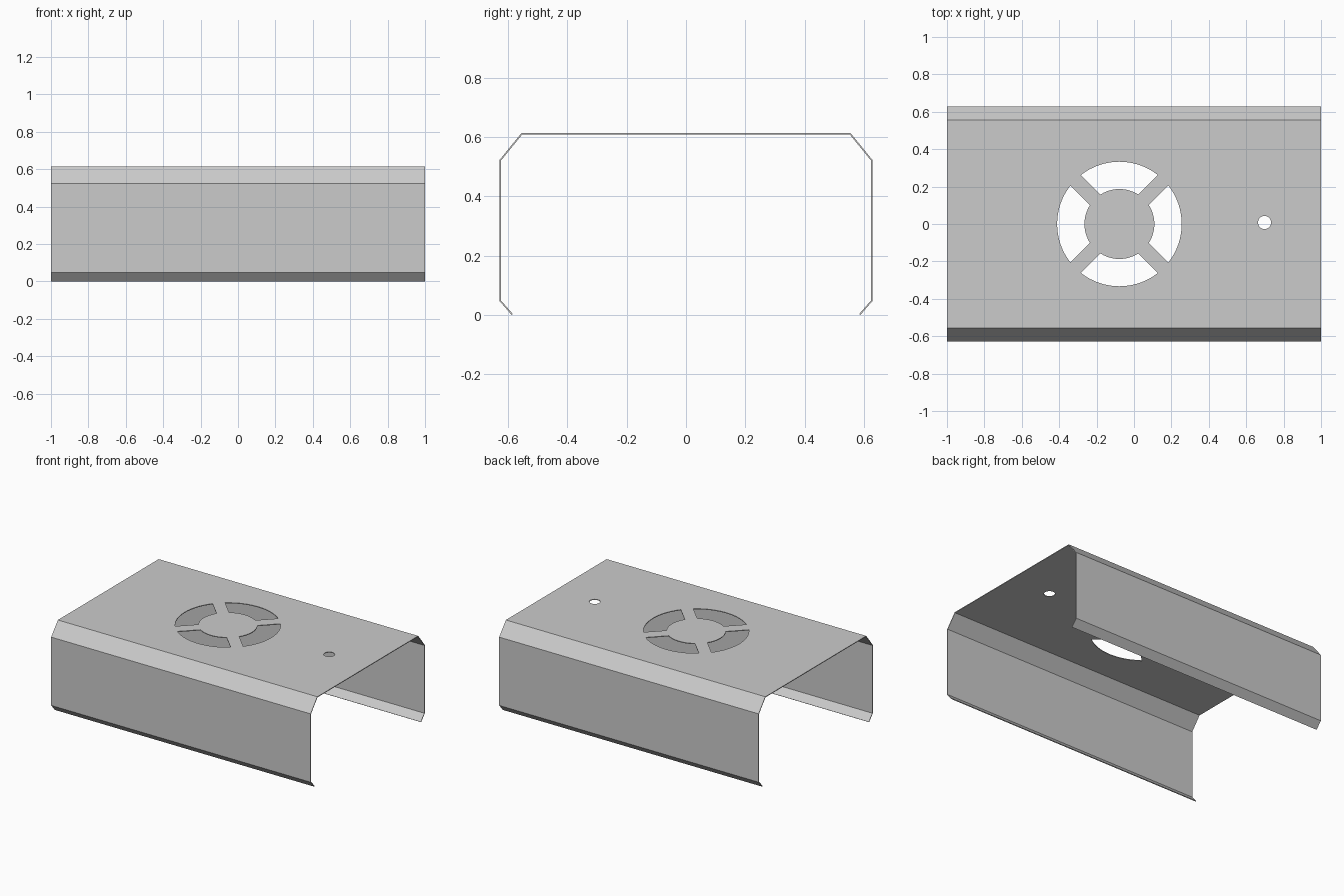
import bpy, bmesh
from math import sin, cos, asin, pi

cube = bpy.data.objects.get("Cube")
if cube:
    bpy.data.objects.remove(cube, do_unlink=True)

TOP = 0.614
THICK = 0.005

# Sheet metal colour
grey = bpy.data.materials.new("sheet_grey")
grey.use_nodes = True
colour = (0.6, 0.6, 0.6, 1)
grey.diffuse_color = colour
grey.node_tree.nodes["Principled BSDF"].inputs["Base Color"].default_value = colour


def new_object(name, bm):
    mesh = bpy.data.meshes.new(name)
    bm.to_mesh(mesh)
    bm.free()
    mesh.materials.append(grey)
    obj = bpy.data.objects.new(name, mesh)
    bpy.context.collection.objects.link(obj)
    return obj


def prism(bm, outline, z, height):
    """Closed upright prism over a counter-clockwise outline."""
    face = bm.faces.new([bm.verts.new((x, y, z)) for x, y in outline])
    new = bmesh.ops.extrude_face_region(bm, geom=[face])["geom"]
    verts = [v for v in new if isinstance(v, bmesh.types.BMVert)]
    bmesh.ops.translate(bm, verts=verts, vec=(0, 0, height))


def arc(cx, cy, radius, start, end, steps):
    angles = [start + (end - start) * i / steps for i in range(steps + 1)]
    return [(cx + radius * cos(a), cy + radius * sin(a)) for a in angles]


# Folded cover: bent profile swept along x
half = [(0.588, 0), (0.629, 0.047), (0.629, 0.523), (0.555, TOP)]
profile = [(-y, z) for y, z in half] + half[::-1]
bm = bmesh.new()
rows = [[bm.verts.new((x, y, z)) for y, z in profile] for x in (-1, 1)]
for i in range(len(profile) - 1):
    bm.faces.new((rows[0][i], rows[1][i], rows[1][i + 1], rows[0][i + 1]))
bm.normal_update()
cover = new_object("folded_cover", bm)
solid = cover.modifiers.new("sheet_thickness", 'SOLIDIFY')
solid.thickness = THICK
solid.offset = -1
solid.use_even_offset = True

# Cutters: four fan slots split by diagonal spokes, and one round hole
FAN_X, OUTER, INNER, SPOKE = -0.078, 0.333, 0.187, 0.04
bm = bmesh.new()
for k in range(4):
    mid = k * pi / 2
    wide = pi / 4 - asin(SPOKE / OUTER)
    narrow = pi / 4 - asin(SPOKE / INNER)
    outline = arc(FAN_X, 0, OUTER, mid - wide, mid + wide, 16)
    outline += arc(FAN_X, 0, INNER, mid + narrow, mid - narrow, 12)
    prism(bm, outline, TOP - 0.05, 0.1)
prism(bm, arc(0.698, 0.008, 0.035, 0, 2 * pi, 32)[:-1], TOP - 0.05, 0.1)
bmesh.ops.recalc_face_normals(bm, faces=bm.faces)
cutter = new_object("vent_cutter", bm)
cutter.hide_render = True

cut = cover.modifiers.new("vent_openings", 'BOOLEAN')
cut.operation = 'DIFFERENCE'
cut.solver = 'EXACT'
cut.object = cutter

# Apply the modifiers and drop the cutter
bpy.context.view_layer.objects.active = cover
for name in [m.name for m in cover.modifiers]:
    bpy.ops.object.modifier_apply(modifier=name)
bpy.data.objects.remove(cutter, do_unlink=True)
